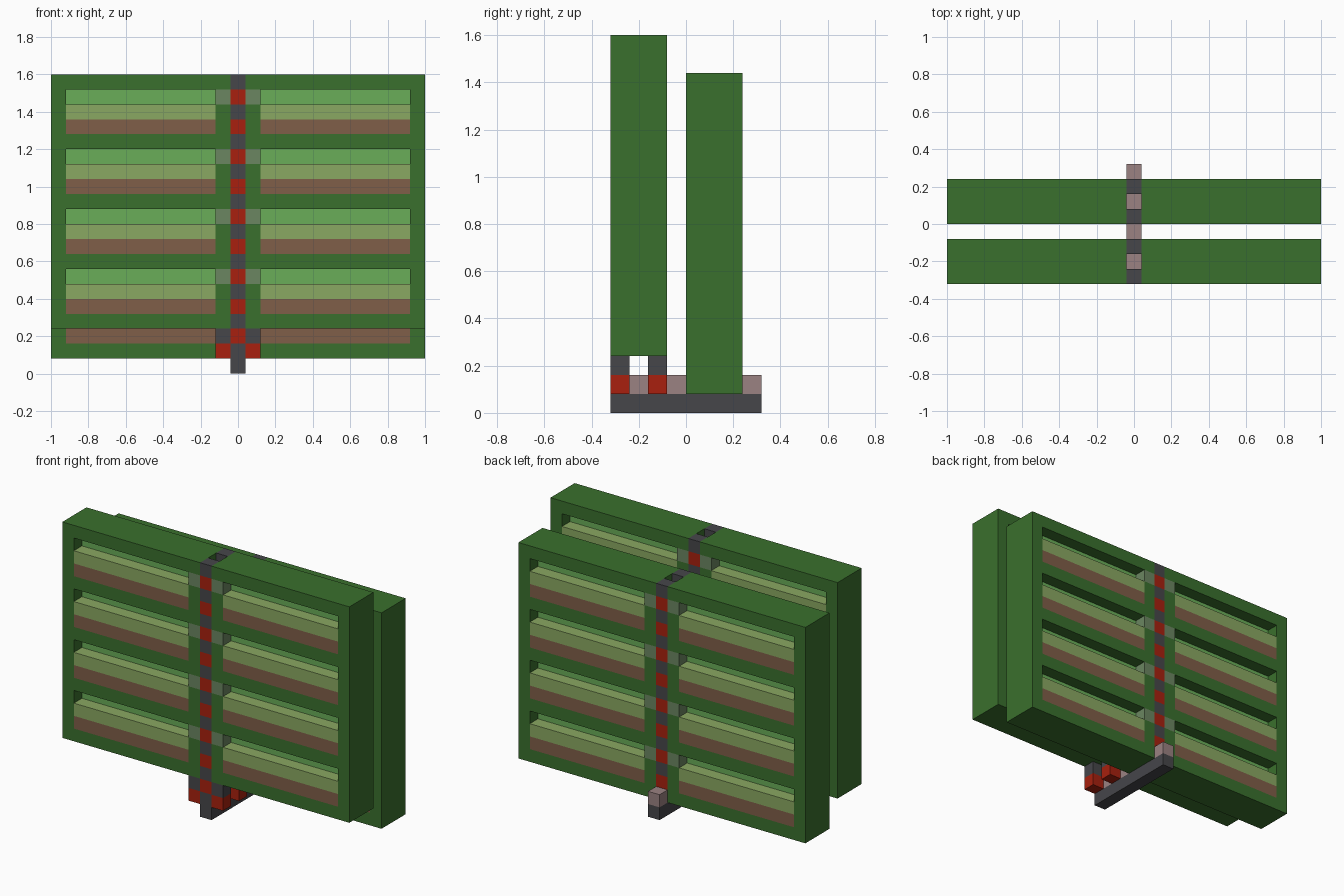
import bpy, bmesh

if "Cube" in bpy.data.objects:
    bpy.data.objects.remove(bpy.data.objects["Cube"])

U = 0.08  # block size; all sizes below are in blocks, x and y centred


def material(name, rgb):
    m = bpy.data.materials.new(name)
    m.diffuse_color = [*(((c / 255 + 0.055) / 1.055) ** 2.4 for c in rgb), 1]
    m.use_nodes = True
    m.node_tree.nodes["Principled BSDF"].inputs["Base Color"].default_value = m.diffuse_color
    return m


FRAME = material("frame green", (58, 112, 45))
LEAF = material("leaf green", (106, 173, 88))
MOSS = material("moss green", (138, 168, 98))
SOIL = material("soil brown", (128, 94, 72))
CLIP = material("grey green", (107, 134, 97))
DARK = material("dark grey", (70, 70, 74))
RED = material("signal red", (168, 32, 14))
MAUVE = material("dull mauve", (155, 130, 130))


def finish(name, bm, mats, mirror):
    bmesh.ops.recalc_face_normals(bm, faces=bm.faces)
    bmesh.ops.scale(bm, vec=(U, U, U), verts=bm.verts)
    me = bpy.data.meshes.new(name)
    bm.to_mesh(me)
    bm.free()
    for m in mats:
        me.materials.append(m)
    ob = bpy.data.objects.new(name, me)
    bpy.context.collection.objects.link(ob)
    if mirror:
        ob.modifiers.new("mirror", "MIRROR").use_mirror_merge = False
    return ob


def stack(name, x, y, z, colours, mirror=False):
    """Upright column, one block tall per colour."""
    mats = list(dict.fromkeys(colours))
    bm = bmesh.new()
    ring = [bm.verts.new((a, b, z)) for a, b in
            ((x[0], y[0]), (x[1], y[0]), (x[1], y[1]), (x[0], y[1]))]
    bm.faces.new(ring).material_index = mats.index(colours[0])
    for i, colour in enumerate(colours):
        upper = [bm.verts.new((v.co.x, v.co.y, z + i + 1)) for v in ring]
        for k in range(4):
            n = (k + 1) % 4
            f = bm.faces.new((ring[k], ring[n], upper[n], upper[k]))
            f.material_index = mats.index(colour)
        ring = upper
    bm.faces.new(ring).material_index = mats.index(colours[-1])
    return finish(name, bm, mats, mirror)


def comb(name, y0, z0):
    """Outer post with five rails, extruded through the panel depth."""
    pts = [(12.5, 17), (12.5, 0)]
    for r in range(5):
        lo, hi = 4 * r, 4 * r + 1
        pts += [(1.5, lo), (1.5, hi)]
        if r < 4:
            pts += [(11.5, hi), (11.5, lo + 4)]
    bm = bmesh.new()
    face = bm.faces.new([bm.verts.new((x, y0, z0 + z)) for x, z in pts])
    ext = bmesh.ops.extrude_face_region(bm, geom=[face], use_keep_orig=True)
    moved = [v for v in ext["geom"] if isinstance(v, bmesh.types.BMVert)]
    bmesh.ops.translate(bm, verts=moved, vec=(0, 3, 0))
    finish(name, bm, [FRAME], True)


def banded_pole(name, y0, rows):
    stack(name, (-.5, .5), (y0, y0 + 1), 1,
          [RED if i % 2 else DARK for i in range(rows)])


def panel(side, y0, z0, pole_rows):
    comb(side + "_frame", y0, z0)
    # inner posts with a grey green block beside every leaf row
    stack(side + "_inner_post", (.5, 1.5), (y0, y0 + 3), z0,
          [CLIP if r % 4 == 3 else FRAME for r in range(17)], True)
    # planted troughs with a recessed leaf strip
    for t in range(4):
        z = z0 + 4 * t + 1
        stack(f"{side}_trough_{t}", (1.5, 11.5), (y0, y0 + 3), z, [SOIL, MOSS], True)
        stack(f"{side}_leaf_strip_{t}", (1.5, 11.5), (y0 + 1, y0 + 2), z + 2, [LEAF], True)
    # banded poles on both faces, hollow between
    banded_pole(side + "_pole_outer", y0, pole_rows)
    banded_pole(side + "_pole_inner", y0 + 2, pole_rows)


panel("front", -4, 3, 19)
panel("back", 0, 1, 17)

# base beam and the spacers on top of it
stack("base_beam", (-.5, .5), (-4, 4), 0, [DARK])
for i, y in enumerate((-3, -1, 1, 3)):
    stack(f"spacer_{i}", (-.5, .5), (y, y + 1), 1, [MAUVE])

# brackets holding up the raised front panel
for i, y in enumerate((-4, -2)):
    stack(f"bracket_{i}", (.5, 1.5), (y, y + 1), 1, [RED, DARK], True)
